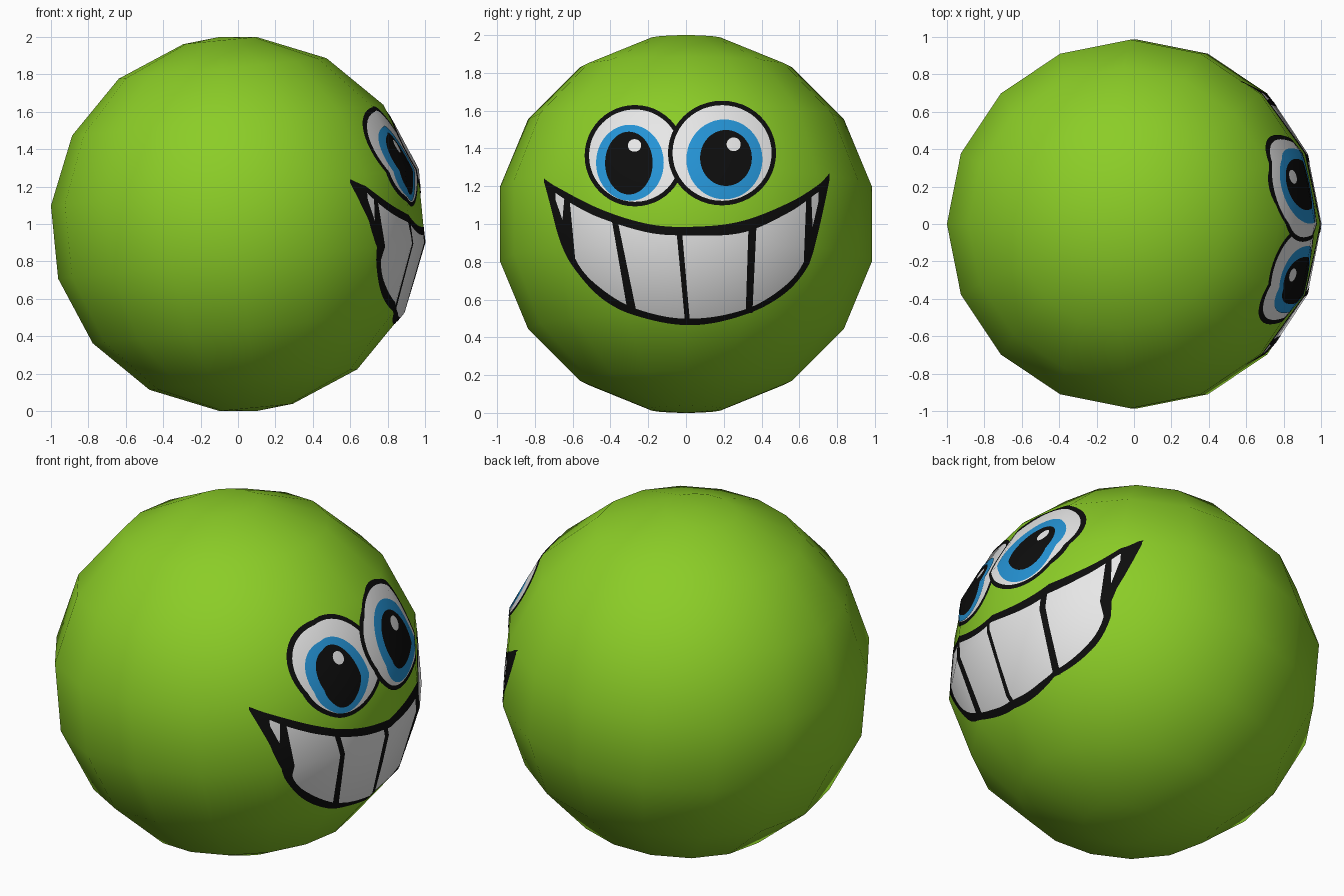
import bpy, bmesh, math
from mathutils import Vector, Matrix

if "Cube" in bpy.data.objects:
    bpy.data.objects.remove(bpy.data.objects["Cube"])

R, TILT = 1.005, math.radians(5.65)
CENTRE = Vector((0, 0, 1))


def material(name, rgb):
    m = bpy.data.materials.new(name)
    m.diffuse_color = (*rgb, 1)
    m.use_nodes = True
    m.node_tree.nodes["Principled BSDF"].inputs["Base Color"].default_value = m.diffuse_color
    return m


GREEN = material("lime_green", (0.26, 0.61, 0.02))
BLACK = material("black", (0.004, 0.004, 0.004))
WHITE = material("white", (0.85, 0.85, 0.85))
BLUE = material("blue", (0.018, 0.29, 0.66))


def finish(bm, name, mat):
    """Make a smooth object whose normals follow the ball."""
    me = bpy.data.meshes.new(name)
    bm.to_mesh(me)
    me.materials.append(mat)
    for p in me.polygons:
        p.use_smooth = True
    me.normals_split_custom_set_from_vertices([(v.co - CENTRE).normalized() for v in me.vertices])
    ob = bpy.data.objects.new(name, me)
    bpy.context.collection.objects.link(ob)


# Ball: 16 sides, eight rings and two poles, tilted slightly
ball = bmesh.new()
rot = Matrix.Rotation(-TILT, 3, 'Y')


def ball_vert(lat, lon):
    p = Vector((math.cos(lat) * math.cos(lon), math.cos(lat) * math.sin(lon), math.sin(lat)))
    return ball.verts.new(CENTRE + rot @ p * R)


rings = [[ball_vert(math.radians(-78.75 + 22.5 * i), math.tau * j / 16) for j in range(16)]
         for i in range(8)]
south, north = ball_vert(-math.pi / 2, 0), ball_vert(math.pi / 2, 0)
for j in range(16):
    k = (j + 1) % 16
    for lo, hi in zip(rings, rings[1:]):
        ball.faces.new((lo[j], lo[k], hi[k], hi[j]))
    ball.faces.new((south, rings[0][k], rings[0][j]))
    ball.faces.new((rings[-1][j], rings[-1][k], north))
ball.normal_update()
facets = [(f.normal.copy(), f.verts[0].co.copy(), [(v.co.y, v.co.z) for v in f.verts])
          for f in ball.faces if f.normal.x > 0.1]
finish(ball, "ball", GREEN)


def clip(poly, facet):
    """Clip a convex (y, z) polygon by a convex counter-clockwise facet."""
    for (ay, az), (by, bz) in zip(facet, facet[1:] + facet[:1]):
        def side(p):
            return (by - ay) * (p[1] - az) - (bz - az) * (p[0] - ay)
        out = []
        for p, q in zip(poly, poly[1:] + poly[:1]):
            sp, sq = side(p), side(q)
            if sp >= 0:
                out.append(p)
            if (sp >= 0) != (sq >= 0):
                t = sp / (sp - sq)
                out.append((p[0] + (q[0] - p[0]) * t, p[1] + (q[1] - p[1]) * t))
        poly = out
        if len(poly) < 3:
            return []
    return poly


def decal(name, mat, polys, layer):
    """Thin plate: convex (y, z) shapes laid on the +x side of the ball."""
    bm = bmesh.new()
    for poly in polys:
        for n, o, facet in facets:
            pts = clip(poly, facet)
            if len(pts) < 3:
                continue
            vs = []
            for y, z in pts:
                x = o.x - (n.y * (y - o.y) + n.z * (z - o.z)) / n.x
                p = Vector((x, y, z))
                vs.append(bm.verts.new(p + (p - CENTRE).normalized() * 0.0013 * layer))
            bm.faces.new(vs)
    bmesh.ops.remove_doubles(bm, verts=bm.verts, dist=1e-5)
    bmesh.ops.recalc_face_normals(bm, faces=bm.faces)
    for f in bm.faces:
        f.normal_update()
        if f.normal.x < 0:
            f.normal_flip()
    finish(bm, name, mat)


def ellipse(y, z, ry, rz, n=48):
    return [[(y + ry * math.cos(math.tau * i / n), z + rz * math.sin(math.tau * i / n))
             for i in range(n)]]


def curve(pts, y):
    """Smooth (Hermite) height through the points."""
    def slope(i):
        a, b = pts[max(i - 1, 0)], pts[min(i + 1, len(pts) - 1)]
        return (b[1] - a[1]) / (b[0] - a[0])
    for i, ((y0, z0), (y1, z1)) in enumerate(zip(pts, pts[1:])):
        if y <= y1 + 1e-9:
            h, t = y1 - y0, (y - y0) / (y1 - y0)
            return ((2 * t**3 - 3 * t**2 + 1) * z0 + (t**3 - 2 * t**2 + t) * h * slope(i)
                    + (3 * t**2 - 2 * t**3) * z1 + (t**3 - t**2) * h * slope(i + 1))
    return pts[-1][1]


def band(top, bottom, n=70):
    """Convex slices between a top and a bottom curve."""
    y0, y1 = top[0][0], top[-1][0]
    ys = [y0 + (y1 - y0) * i / n for i in range(n + 1)]
    return [[(a, curve(bottom, a)), (b, curve(bottom, b)), (b, curve(top, b)), (a, curve(top, a))]
            for a, b in zip(ys, ys[1:])]


# Mouth: black lips, white teeth, black gaps
decal("mouth", BLACK, band(
    [(-.75, 1.24), (-.70, 1.205), (-.456, 1.08), (-.2, 1.0), (.02, .985), (.286, 1.013),
     (.55, 1.115), (.71, 1.215), (.76, 1.27)],
    [(-.75, 1.22), (-.72, 1.11), (-.67, .92), (-.605, .785), (-.456, .615), (-.28, .52),
     (.02, .465), (.31, .52), (.525, .635), (.65, .785), (.69, .92), (.725, 1.07), (.76, 1.24)]), 1)
decal("teeth", WHITE, band(
    [(-.69, 1.165), (-.60, 1.105), (-.46, 1.035), (-.2, .955), (0, .94), (.3, .955),
     (.55, 1.065), (.70, 1.17)],
    [(-.69, 1.13), (-.645, 1.0), (-.58, .805), (-.456, .665), (-.27, .555), (0, .5), (.3, .545),
     (.5, .655), (.62, .795), (.665, .97), (.70, 1.12)]), 2)
decal("tooth_gaps", BLACK, [
    [(-.66, .93), (-.58, .77), (-.615, 1.14), (-.64, 1.15)],
    [(-.31, .55), (-.26, .53), (-.361, 1.02), (-.393, 1.03)],
    [(-.005, .48), (.021, .48), (-.021, .96), (-.05, .96)],
    [(.315, .53), (.35, .53), (.372, 1.0), (.33, 1.0)],
    [(.62, .77), (.67, .93), (.66, 1.16), (.635, 1.15)]], 3)

# Eyes: outline, white, iris, pupil, glint; the right one overlaps the left
eyes = {
    "left": (0, (-.27, 1.361, .266, .268), (-.295, 1.322, .178, .2),
             (-.3, 1.32, .125, .165), (-.27, 1.412, .035, .033)),
    "right": (2, (.19, 1.374, .285, .276), (.202, 1.34, .2, .21),
              (.21, 1.347, .136, .147), (.25, 1.418, .037, .036)),
}
for side, (base, outer, iris, pupil, glint) in eyes.items():
    y, z, ry, rz = outer
    decal(side + "_eye_outline", BLACK, ellipse(*outer), 1 + base)
    decal(side + "_eye_white", WHITE, ellipse(y, z, ry - .024, rz - .024), 2 + base)
    decal(side + "_iris", BLUE, ellipse(*iris), 5)
    decal(side + "_pupil", BLACK, ellipse(*pupil), 6)
    decal(side + "_glint", WHITE, ellipse(*glint), 7)
